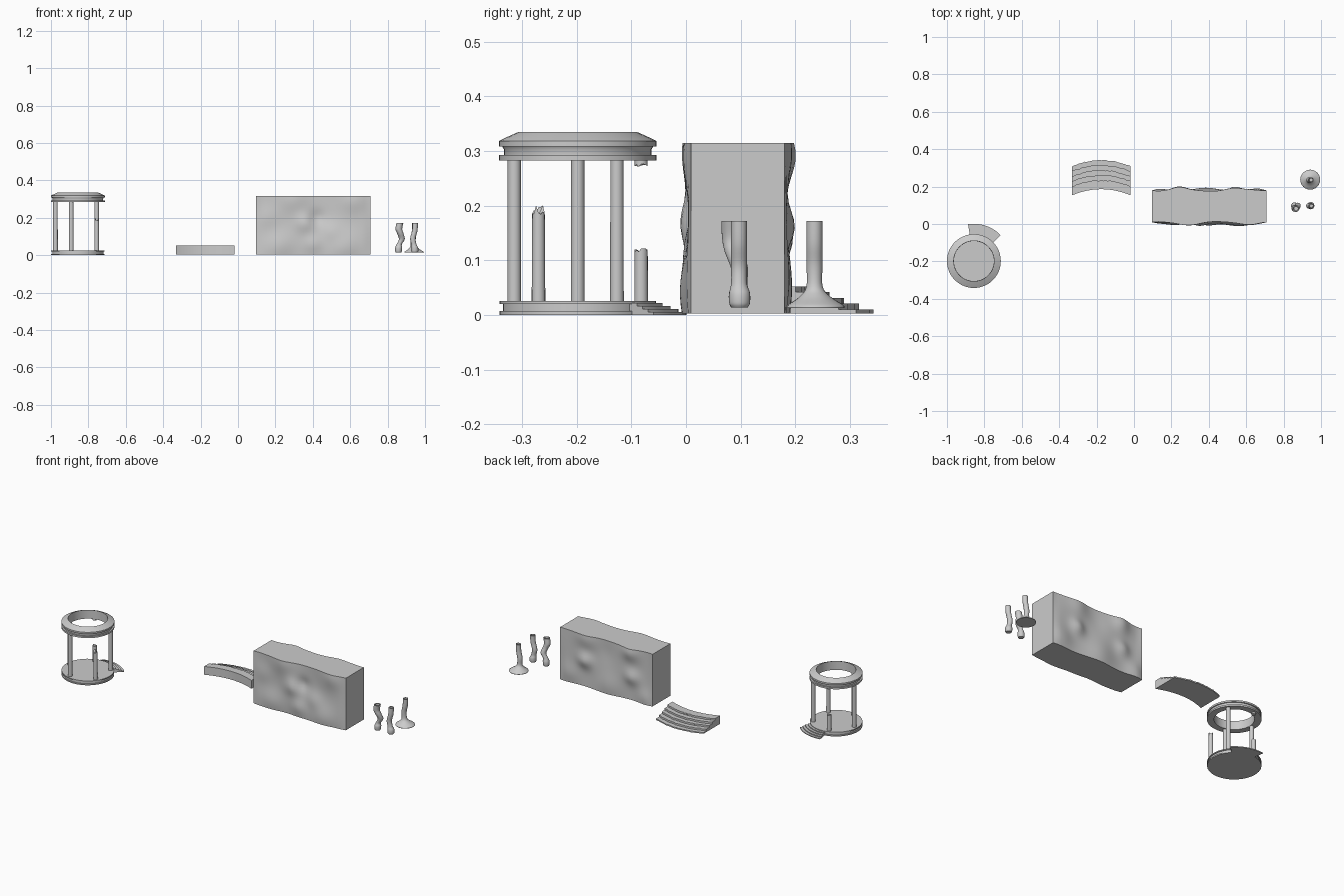
import bpy, bmesh, math, random
from math import sin, cos, pi, radians, exp

if "Cube" in bpy.data.objects:
    bpy.data.objects.remove(bpy.data.objects["Cube"])
random.seed(4)


def finish(name, bm, angle=None):
    bmesh.ops.recalc_face_normals(bm, faces=bm.faces[:])
    me = bpy.data.meshes.new(name)
    bm.to_mesh(me)
    bm.free()
    ob = bpy.data.objects.new(name, me)
    bpy.context.collection.objects.link(ob)
    if angle:
        bpy.ops.object.select_all(action='DESELECT')
        ob.select_set(True)
        bpy.context.view_layer.objects.active = ob
        bpy.ops.object.shade_smooth_by_angle(angle=radians(angle))
    return ob


def tube(name, stations, sides, cap_start=True, cap_end=True, closed=False, jag=(), amount=0.0, angle=40):
    """Skin circles given as (x, y, z, radius); jag lists stations with broken edges."""
    bm = bmesh.new()
    rings = []
    for k, (x, y, z, r) in enumerate(stations):
        rings.append([bm.verts.new((x + r * cos(2 * pi * i / sides), y + r * sin(2 * pi * i / sides),
                                    z + (random.uniform(-amount, amount) if k in jag else 0)))
                      for i in range(sides)])
    n = len(rings)
    for k in range(n if closed else n - 1):
        a, b = rings[k], rings[(k + 1) % n]
        for i in range(sides):
            j = (i + 1) % sides
            bm.faces.new((a[i], a[j], b[j], b[i]))
    if not closed:
        if cap_start:
            bm.faces.new(rings[0])
        if cap_end:
            mid = bm.verts.new((stations[-1][0], stations[-1][1], stations[-1][2] - amount))
            for i in range(sides):
                bm.faces.new((rings[-1][i], rings[-1][(i + 1) % sides], mid))
    return finish(name, bm, angle)


def slab(name, inner, outer, z0, z1):
    """Flat slab between two plan curves."""
    bm = bmesh.new()
    low = [[bm.verts.new((x, y, z0)) for x, y in c] for c in (inner, outer)]
    top = [[bm.verts.new((x, y, z1)) for x, y in c] for c in (inner, outer)]
    n = len(inner)
    for i in range(n - 1):
        for a, b in ((low[0], low[1]), (top[0], top[1]), (low[0], top[0]), (low[1], top[1])):
            bm.faces.new((a[i], a[i + 1], b[i + 1], b[i]))
    for i in (0, n - 1):
        bm.faces.new((low[0][i], low[1][i], top[1][i], top[0][i]))
    return finish(name, bm, 30)


# Round ruined temple
CX, CY = -0.856, -0.198
base = [(.143, 0), (.143, .007), (.137, .007), (.137, .02), (.143, .02), (.143, .026)]
tube("temple_base", [(CX, CY, z, r) for r, z in base], 48)
ring = [(.107, .283), (.144, .283), (.144, .293), (.135, .293), (.135, .303), (.138, .308),
        (.144, .308), (.144, .318), (.137, .322), (.108, .335)]
tube("temple_roof_ring", [(CX, CY, z, r) for r, z in ring], 48, closed=True)
for k in range(5):
    a = radians(-36 + 72 * k)
    x, y = CX + .002 + .122 * cos(a), CY + .122 * sin(a)
    if k == 0:      # tall broken column
        tube("broken_column_tall", [(x, y, .026, .0125), (x, y, .18, .0115), (x, y, .192, .0115)], 16,
             jag=(2,), amount=.01)
    elif k == 2:    # short broken column and its hanging stub
        tube("broken_column_short", [(x, y, .026, .0125), (x, y, .113, .012), (x, y, .119, .012)], 16,
             jag=(2,), amount=.004)
        tube("column_stub", [(x, y, .274, .012), (x, y, .284, .012)], 16, jag=(0,), amount=.003)
    else:
        tube("column", [(x, y, .026, .0125), (x, y, .284, .012)], 24)

# Temple entrance steps, a fan of curved slabs
for k in range(4):
    arc = [radians(44 + 55 * i / 14) for i in range(15)]
    curve = lambda r: [(CX + r * cos(t), CY + r * sin(t)) for t in arc]
    slab("temple_step", curve(.13), curve(.199 - .0145 * k), .0055 * k, .0055 * (k + 1))

# Large curved flight of worn steps
xs = [-.332 + .314 * i / 28 for i in range(29)]
bow = lambda x: -.033 * ((x + .175) / .157) ** 2
for k in range(5):
    inner = [(x, .186 + bow(x)) for x in xs]
    outer = [(x, .343 - .027 * k + bow(x) + random.uniform(-.004, .001)) for x in xs]
    slab("curved_step", inner, outer, .0105 * k + (.003 if k == 0 else 0), .0105 * (k + 1))

# Rough rock wall block; bumps are (x, z, width, push outwards)
FRONT = [(.36, .17, .05, .016), (.42, .20, .04, -.014), (.22, .05, .08, .018), (.56, .04, .09, .024),
         (.30, .30, .07, .013), (.62, .29, .06, .011), (.50, .13, .05, .010), (.16, .20, .06, .008),
         (.40, .06, .05, .012)]
BACK = [(.54, .16, .045, .022), (.23, .14, .045, .018), (.24, .29, .05, .018), (.53, .29, .06, .013),
        (.38, .05, .08, .010), (.64, .06, .06, .008), (.40, .24, .06, -.004), (.15, .04, .05, .008)]
X0, X1, Z0, Z1 = .096, .708, .003, .315
NX, NZ = 36, 20


def rock(x, z, bumps):
    edge = min(1, (x - X0) / .03, (X1 - x) / .03)
    return edge * sum(h * exp(-((x - bx) ** 2 + (z - bz) ** 2) / (w * w)) for bx, bz, w, h in bumps)


bm = bmesh.new()
grids = []
for bumps, y0, s in ((FRONT, .009, -1), (BACK, .18, 1)):
    g = []
    for i in range(NX + 1):
        x = X0 + (X1 - X0) * i / NX
        g.append([])
        for j in range(NZ + 1):
            z = Z0 + (Z1 - Z0) * j / NZ
            wave = .004 * sin(19 * x + 9 * z) * min(1, (x - X0) / .03, (X1 - x) / .03)
            g[i].append(bm.verts.new((x, y0 + s * (rock(x, z, bumps) + wave), z)))
    for i in range(NX):
        for j in range(NZ):
            bm.faces.new((g[i][j], g[i + 1][j], g[i + 1][j + 1], g[i][j + 1]))
    grids.append(g)
f, b = grids
for j in (0, NZ):
    for i in range(NX):
        bm.faces.new((f[i][j], f[i + 1][j], b[i + 1][j], b[i][j]))
for i in (0, NX):
    for j in range(NZ):
        bm.faces.new((f[i][j], f[i][j + 1], b[i][j + 1], b[i][j]))
finish("rock_wall", bm, 35)


# Three open-topped tree trunks, drawn as (x, y, z, radius)
def smooth(p, n=5):
    out = []
    for k in range(len(p) - 1):
        q = [p[max(k - 1, 0)], p[k], p[k + 1], p[min(k + 2, len(p) - 1)]]
        for i in range(n):
            t = i / n
            out.append(tuple(.5 * (2 * c1 + (c2 - c0) * t + (2 * c0 - 5 * c1 + 4 * c2 - c3) * t * t
                                   + (3 * c1 - c0 - 3 * c2 + c3) * t ** 3) for c0, c1, c2, c3 in zip(*q)))
    return out + [p[-1]]


trunks = {
    "flared_trunk": [(.942, .237, .013, .053), (.942, .237, .018, .051), (.94, .236, .034, .028),
                     (.938, .235, .052, .015), (.936, .235, .09, .0145), (.944, .235, .13, .0145),
                     (.946, .235, .172, .0145)],
    "slim_trunk": [(.945, .098, .014, .015), (.945, .098, .022, .019), (.944, .098, .04, .019),
                   (.94, .097, .058, .0145), (.935, .097, .09, .0145), (.945, .097, .13, .0145),
                   (.948, .097, .172, .0145)],
    "bent_trunk": [(.858, .097, .014, .015), (.858, .097, .022, .018), (.859, .097, .04, .0185),
                   (.862, .098, .058, .014), (.876, .098, .085, .0155), (.868, .088, .115, .017),
                   (.86, .084, .14, .018), (.866, .083, .172, .0185)],
}
for name, pts in trunks.items():
    x, y, z, r = pts[-1]
    hollow = [(x, y, z, r * .7), (x, y, z - .05, r * .6)]
    tube(name, smooth(pts) + hollow, 24)
